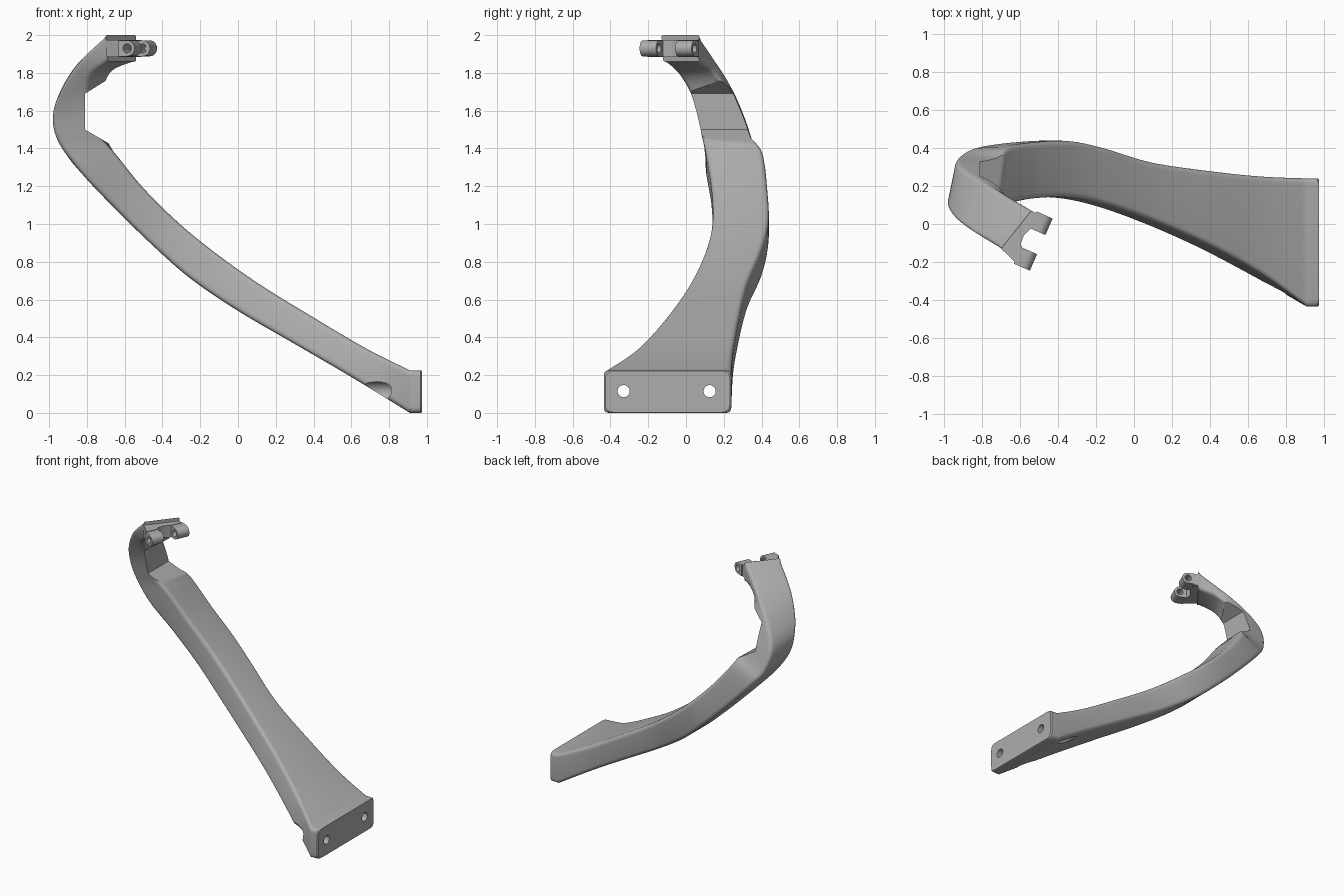
import bpy, bmesh, math
from mathutils import Vector as V

if "Cube" in bpy.data.objects:
    bpy.data.objects.remove(bpy.data.objects["Cube"])

grey = bpy.data.materials.new("satin grey")
grey.use_nodes = True
grey.diffuse_color = (0.42, 0.42, 0.42, 1)
grey.node_tree.nodes["Principled BSDF"].inputs["Base Color"].default_value = (0.42, 0.42, 0.42, 1)


def new_object(name, bm):
    bmesh.ops.recalc_face_normals(bm, faces=bm.faces)
    mesh = bpy.data.meshes.new(name)
    bm.to_mesh(mesh)
    bm.free()
    mesh.materials.append(grey)
    ob = bpy.data.objects.new(name, mesh)
    bpy.context.collection.objects.link(ob)
    return ob


def prism(name, points, offset):
    """Extrude a flat polygon along an offset vector."""
    bm = bmesh.new()
    face = bm.faces.new([bm.verts.new(p) for p in points])
    top = bmesh.ops.extrude_face_region(bm, geom=[face])["geom"]
    bmesh.ops.translate(bm, vec=offset, verts=[v for v in top if isinstance(v, bmesh.types.BMVert)])
    return new_object(name, bm)


def rod(name, start, end, radius, back=None):
    """Cylinder between two points; with back it becomes a lug with a flat tail."""
    axis = (end - start).normalized()
    up = V((0, 0, 1))
    side = axis.cross(up)
    if back is None:
        steps = [2 * math.pi * i / 32 for i in range(32)]
        pts = [start + radius * (side * math.cos(a) + up * math.sin(a)) for a in steps]
    else:
        steps = [math.pi * i / 16 - math.pi / 2 for i in range(17)]
        out = -back.normalized()
        pts = [start + radius * (out * math.cos(a) + up * math.sin(a)) for a in steps]
        pts += [start + back + up * radius, start + back - up * radius]
    return prism(name, pts, end - start)


def cut(target, cutter):
    cutter.hide_render = True
    mod = target.modifiers.new("cut", "BOOLEAN")
    mod.operation, mod.solver, mod.object = "DIFFERENCE", "EXACT", cutter
    bpy.context.view_layer.objects.active = target
    bpy.ops.object.modifier_apply(modifier=mod.name)
    bpy.data.objects.remove(cutter)


def smooth(ob, angle=32):
    bpy.ops.object.select_all(action="DESELECT")
    ob.select_set(True)
    bpy.context.view_layer.objects.active = ob
    bpy.ops.object.shade_smooth_by_angle(angle=math.radians(angle))


def rounded(corners, r):
    """Quad section with rounded corners."""
    ring = []
    for i, p in enumerate(corners):
        a = p + (corners[i - 1] - p).normalized() * r
        b = p + (corners[(i + 1) % 4] - p).normalized() * r
        for k in range(6):
            t = k / 5
            ring.append(a * (1 - t) ** 2 + p * (2 * t * (1 - t)) + b * t * t)
    return ring


def catmull(p0, p1, p2, p3, t):
    return 0.5 * (2 * p1 + (p2 - p0) * t + (2 * p0 - 5 * p1 + 4 * p2 - p3) * t ** 2
                  + (3 * p1 - p0 - 3 * p2 + p3) * t ** 3)


# Straight part of the arm: outer x, z, inner x, z, front y, back y
lower = [
    (.91, 0, .91, .225, -.435, .24), (.60, .19, .68, .34, -.265, .25),
    (.30, .365, .40, .505, -.11, .28), (0, .54, .10, .69, .02, .325),
    (-.25, .71, -.15, .87, .105, .40), (-.45, .885, -.33, 1.02, .14, .437),
    (-.65, 1.08, -.51, 1.20, .135, .43), (-.83, 1.27, -.66, 1.385, .105, .405),
]
stations = [[V((ox, f, oz)), V((ox, b, oz)), V((ix, b, iz)), V((ix, f, iz))]
            for ox, oz, ix, iz, f, b in lower]
# Twisted hook: outer front, outer back, inner back, inner front
hook = [
    [(-.955, .11, 1.44), (-.91, .37, 1.38), (-.69, .34, 1.47), (-.76, .075, 1.49)],
    [(-.985, .09, 1.57), (-.935, .32, 1.54), (-.72, .29, 1.59), (-.79, .05, 1.60)],
    [(-.95, .03, 1.70), (-.86, .26, 1.69), (-.71, .23, 1.70), (-.79, .02, 1.70)],
    [(-.86, -.04, 1.85), (-.73, .185, 1.83), (-.66, .14, 1.81), (-.77, -.04, 1.79)],
    [(-.70, -.13, 2.0), (-.54, .07, 2.0), (-.54, .07, 1.86), (-.69, -.12, 1.86)],
]
stations += [[V(p) for p in s] for s in hook]

# Sections of the arm, starting with the mounting plate
plate = [p + V((.065, 0, 0)) for p in stations[0]]
rings = [rounded(plate, .045), rounded([p - V((.008, 0, 0)) for p in plate], .035)]
centre = sum(plate, V()) / 4
rings[0] = [p + (centre - p).normalized() * .008 for p in rings[0]]
for p in rings[0]:
    p.x = plate[0].x
last = len(stations) - 1
for i in range(last):
    quad = [stations[max(0, min(last, i + d))] for d in (-1, 0, 1, 2)]
    for k in range(6):
        corners = [catmull(*[q[c] for q in quad], k / 6) for c in range(4)]
        rings.append(rounded(corners, .03))
rings.append(rounded(stations[-1], .012))

bm = bmesh.new()
loops = [[bm.verts.new(p) for p in ring] for ring in rings]
for a, b in zip(loops, loops[1:]):
    for i in range(len(a)):
        j = (i + 1) % len(a)
        bm.faces.new((a[i], a[j], b[j], b[i]))
bm.faces.new(loops[0])
bm.faces.new(loops[-1])
arm = new_object("curved_arm", bm)

# Clearance notch inside the bend
notch = [(-.81, 1.5), (-.69, 1.43), (-.5, 1.32), (-.5, 1.7), (-.69, 1.765), (-.81, 1.69)]
cut(arm, prism("notch_cutter", [V((x, -.2, z)) for x, z in notch], V((0, .8, 0))))

# Bolt holes with counterbores that break out underneath
for y in (-.33, .125):
    cut(arm, rod("bolt_cutter", V((1.1, y, .115)), V((.7, y, .115)), .032))
    cut(arm, rod("counterbore_cutter", V((.81, y, .115)), V((.55, y, .115)), .05))
smooth(arm)

# Hinge web joining the hook to the lugs
web_outline = [(-.54, .07), (-.51, .055), (-.55, -.03), (-.58, -.06), (-.595, -.10),
               (-.59, -.14), (-.622, -.205), (-.70, -.13)]
web = prism("hinge_web", [V((x, y, 1.885)) for x, y in web_outline], V((0, 0, .09)))
smooth(web)

# Two hinge lugs with a pin hole
axis = V((.4, .917, 0)).normalized()
outward = V((axis.y, -axis.x, 0))
pin = V((-.467, .046, 1.93))
for name, near, far in (("back_lug", 0, -.095), ("front_lug", -.205, -.30)):
    lug = rod(name, pin + axis * near, pin + axis * far, .042, outward * -.05)
    cut(lug, rod("pin_cutter", pin + axis * (near + .1), pin + axis * (far - .1), .024))
    smooth(lug)
